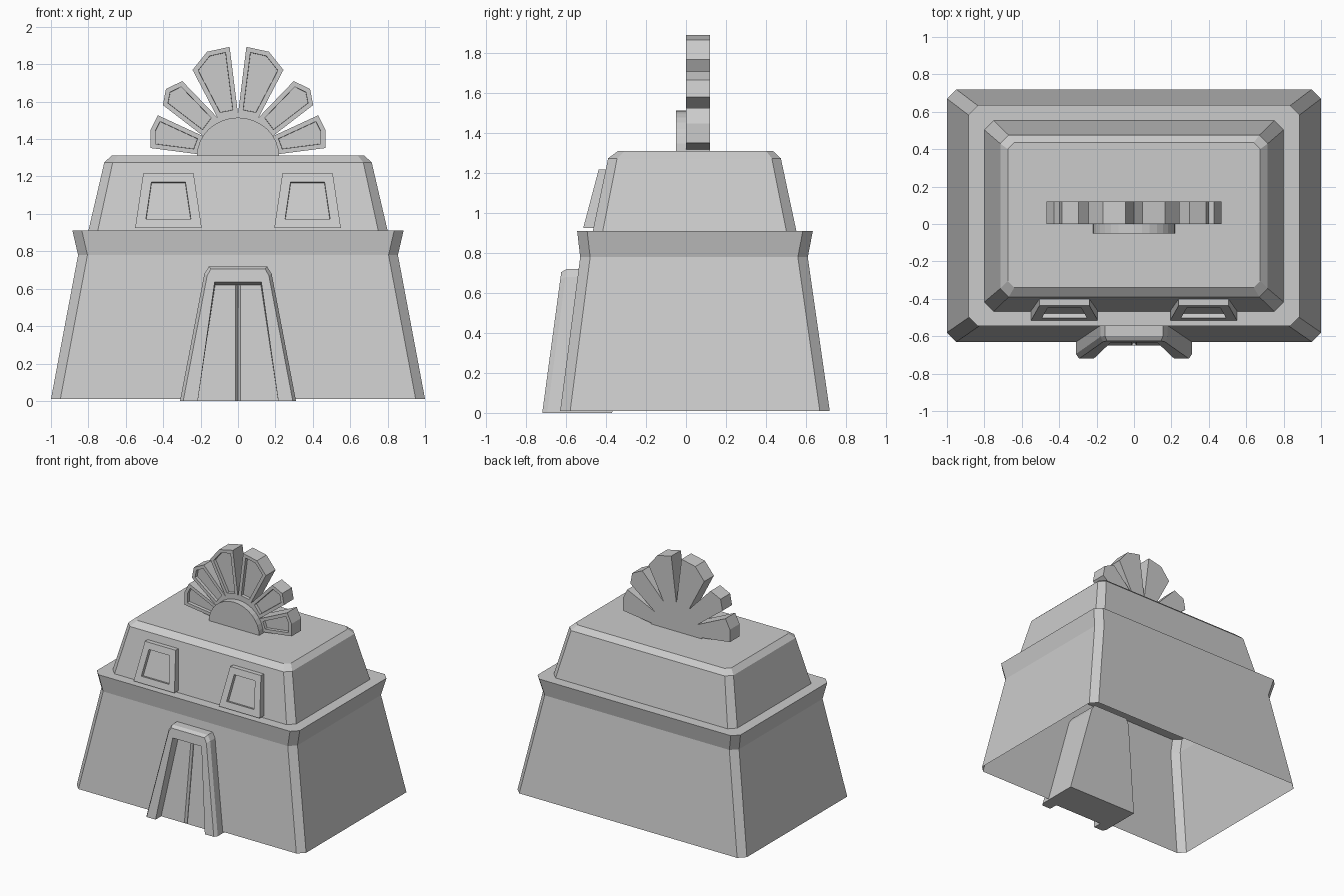
import bpy, bmesh, math
from mathutils import Vector

if "Cube" in bpy.data.objects:
    bpy.data.objects.remove(bpy.data.objects["Cube"])


def finish(name, bm):
    bmesh.ops.remove_doubles(bm, verts=bm.verts, dist=0.0005)
    bmesh.ops.recalc_face_normals(bm, faces=bm.faces)
    me = bpy.data.meshes.new(name)
    bm.to_mesh(me)
    bm.free()
    ob = bpy.data.objects.new(name, me)
    bpy.context.collection.objects.link(ob)
    return ob


def face(bm, pts):
    return bm.faces.new([bm.verts.new(p) for p in pts])


def panel(name, pts, back, inset=0, recess=0):
    """Slab with the given front outline, optionally with a sunken centre."""
    bm = bmesh.new()
    front = face(bm, pts)
    front.normal_update()
    if front.normal.y > 0:
        front.normal_flip()
    off = Vector((0, back, 0))
    n = len(pts)
    rear = [bm.verts.new(v.co + off) for v in front.verts]
    fv = list(front.verts)
    bm.faces.new(rear[::-1])
    for i in range(n):
        j = (i + 1) % n
        bm.faces.new((fv[j], fv[i], rear[i], rear[j]))
    bm.normal_update()
    if inset:
        bmesh.ops.inset_individual(bm, faces=[front], thickness=inset, use_even_offset=True)
        bm.normal_update()
        bmesh.ops.inset_individual(bm, faces=[front], thickness=0.001, depth=-recess,
                                   use_even_offset=True)
    return finish(name, bm)


# Building shell: lofted chamfered rectangles, open underneath
# half width, front y, back y, chamfer, z
levels = [(1.0, -.63, .72, .05, .01), (.855, -.53, .61, .05, .78),
          (.885, -.545, .635, .05, .91), (.80, -.467, .553, .05, .91),
          (.715, -.39, .475, .045, 1.275), (.675, -.34, .435, .035, 1.312)]
bm = bmesh.new()
rings = []
for x, a, b, c, z in levels:
    pts = [(-x + c, a), (x - c, a), (x, a + c), (x, b - c),
           (x - c, b), (-x + c, b), (-x, b - c), (-x, a + c)]
    rings.append([bm.verts.new((p, q, z)) for p, q in pts])
for lo, hi in zip(rings, rings[1:]):
    for i in range(8):
        j = (i + 1) % 8
        bm.faces.new((lo[i], lo[j], hi[j], hi[i]))
bm.faces.new(rings[-1])
finish("building", bm)

# Doorway: leaning frame block with sunken double door
SLOPE = .135


def lean(x, z, y0):
    return Vector((x, y0 + SLOPE * z, z))


def arch(half, y0):
    return [lean(-x, z, y0) for x, z in half] + [lean(x, z, y0) for x, z in half[::-1]]


outer = [(.31, 0), (.18, .68), (.155, .72)]
bevel = [(.293, 0), (.165, .67), (.145, .705)]
opening = [(.215, 0), (.125, .635), (.125, .635)]
sunken = [(.215, 0), (.122, .621), (.122, .621)]
strips = [arch(outer, -.37), arch(outer, -.695), arch(bevel, -.72),
          arch(opening, -.72), arch(sunken, -.65)]
bm = bmesh.new()
for s, t in zip(strips, strips[1:]):
    for i in range(5):
        quad = []
        for p in (s[i], s[i + 1], t[i + 1], t[i]):
            if all((p - q).length > .0005 for q in quad):
                quad.append(p)
        if len(quad) > 2:
            face(bm, quad)
face(bm, strips[0])
for s in (-1, 1):
    # door leaf, half of the centre groove, foot of the frame
    face(bm, [lean(s * x, z, -.65) for x, z in ((.215, 0), (.122, .621), (.013, .621), (.013, 0))])
    face(bm, [lean(s * .013, 0, -.65), lean(s * .013, .621, -.65),
              lean(0, .621, -.632), lean(0, 0, -.632)])
    face(bm, [(s * .215, -.65, 0), (s * .31, -.65, 0), (s * .31, -.695, 0),
              (s * .293, -.72, 0), (s * .215, -.72, 0)])
face(bm, [(-.31, -.37, 0), (.31, -.37, 0), (.31, -.65, 0), (-.31, -.65, 0)])
finish("doorway", bm)

# Windows on the upper storey
for side, cx in (("left", -.372), ("right", .372)):
    pts = [(cx + x, y, z) for x, y, z in ((-.178, -.515, .925), (.178, -.515, .925),
                                          (.134, -.437, 1.22), (-.134, -.437, 1.22))]
    panel("window_" + side, pts, .08, .05, .025)

# Roof crest: fan blades, hub plate and half disc
valleys = [(0, 1.535), (.11, 1.515), (.185, 1.415), (.22, 1.32)]
tips = [[(.045, 1.893), (.165, 1.867), (.243, 1.77)],
        [(.298, 1.71), (.385, 1.668), (.402, 1.582)],
        [(.428, 1.527), (.467, 1.45), (.467, 1.352)]]
for s in (-1, 1):
    for i, tip in enumerate(tips):
        outline = [valleys[i]] + tip + [valleys[i + 1]]
        panel("fan_blade", [(s * x, 0, z) for x, z in outline], .12, .025, .025)
hub = [(-x, z) for x, z in valleys[:0:-1]] + valleys + [(.22, 1.308), (-.22, 1.308)]
panel("fan_hub", [(x, 0, z) for x, z in hub], .12)
arc = [math.pi * i / 16 for i in range(17)]
panel("half_disc", [(.22 * math.cos(a), -.05, 1.308 + .207 * math.sin(a)) for a in arc], .05)
